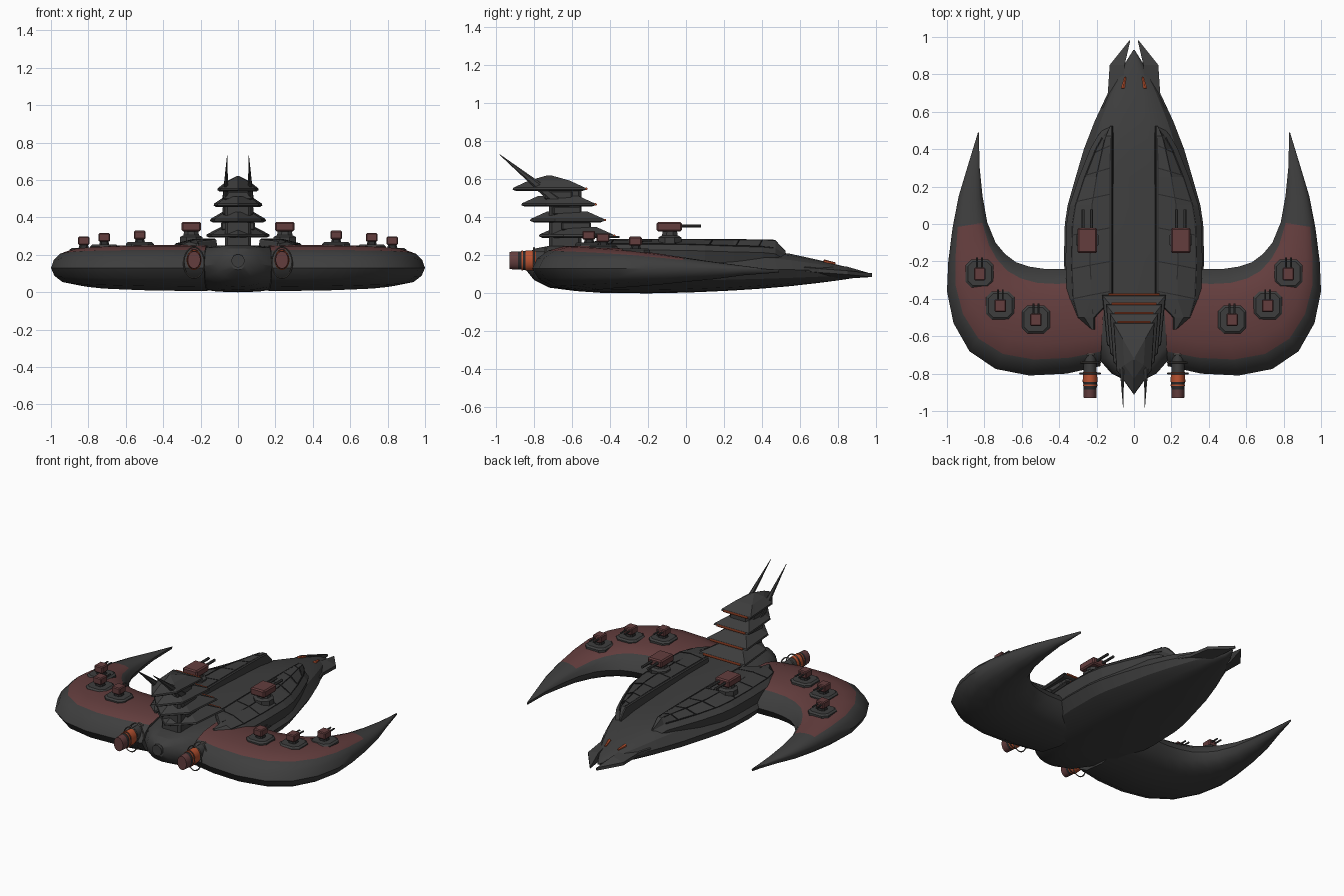
import bpy, bmesh, math
from mathutils import Vector

if "Cube" in bpy.data.objects:
    bpy.data.objects.remove(bpy.data.objects["Cube"])


def material(name, rgb):
    m = bpy.data.materials.new(name)
    m.diffuse_color = (*rgb, 1)
    m.use_nodes = True
    m.node_tree.nodes["Principled BSDF"].inputs["Base Color"].default_value = m.diffuse_color
    return m


GREY = material("hull grey", (0.048, 0.048, 0.048))
RED = material("armour red", (0.125, 0.047, 0.047))
ORANGE = material("glow orange", (0.48, 0.085, 0.03))
DARK = material("dark trim", (0.022, 0.022, 0.023))
STEEL = material("ring steel", (0.12, 0.11, 0.10))


def finish(name, bm, mats, mirror=False, smooth=None):
    bmesh.ops.recalc_face_normals(bm, faces=bm.faces)
    me = bpy.data.meshes.new(name)
    bm.to_mesh(me)
    bm.free()
    ob = bpy.data.objects.new(name, me)
    bpy.context.collection.objects.link(ob)
    for m in mats:
        me.materials.append(m)
    if smooth:
        bpy.context.view_layer.objects.active = ob
        ob.select_set(True)
        bpy.ops.object.shade_smooth_by_angle(angle=math.radians(smooth))
        ob.select_set(False)
    if mirror:
        ob.modifiers.new("mirror", 'MIRROR')
    return ob


def loft(name, rings, mats, mirror=False, smooth=None, rule=None):
    """Skin closed rings of equal length; rule(station, segment) gives the material index."""
    bm = bmesh.new()
    vs = [[bm.verts.new(p) for p in r] for r in rings]
    n = len(rings[0])
    for i in range(len(rings) - 1):
        for j in range(n):
            k = (j + 1) % n
            f = bm.faces.new((vs[i][j], vs[i][k], vs[i + 1][k], vs[i + 1][j]))
            if rule:
                f.material_index = rule(i, j)
    bm.faces.new(vs[0])
    bm.faces.new(vs[-1])
    return finish(name, bm, mats, mirror, smooth)


def box(name, x, y, z, mat, bevel=0.0, mirror=True):
    bm = bmesh.new()
    bmesh.ops.create_cube(bm, size=1)
    for v in bm.verts:
        v.co = [r[0] + (c + 0.5) * (r[1] - r[0]) for c, r in zip(v.co, (x, y, z))]
    if bevel:
        bmesh.ops.bevel(bm, geom=bm.edges[:], offset=bevel, segments=1, affect='EDGES')
    return finish(name, bm, [mat], mirror)


def bar(name, p, q, r1, mat, r2=None, sides=8, mirror=True, smooth=None, squash=1.0):
    """Round bar or cone between two points; squash scales its second cross axis."""
    p, q = Vector(p), Vector(q)
    d = (q - p).normalized()
    u = d.cross((0, 0, 1))
    u = u.normalized() if u.length > 0.01 else Vector((1, 0, 0))
    v = d.cross(u) * squash
    r2 = r1 if r2 is None else r2
    ang = [(k + 0.5) * math.tau / sides for k in range(sides)]
    rings = [[c + r * (u * math.cos(a) + v * math.sin(a)) for a in ang] for c, r in ((p, r1), (q, r2))]
    return loft(name, rings, [mat], mirror, smooth)


# Crescent wings: inner edge, outer edge, top and bottom height from tip to root
WING = [(.83, .49, .834, .49, .12, .11), (.825, .3, .892, .3, .145, .095), (.81, .15, .937, .15, .165, .075),
        (.785, .01, .97, -.02, .188, .06), (.74, -.1, .993, -.2, .21, .045), (.69, -.16, 1.0, -.36, .226, .036),
        (.63, -.205, .965, -.53, .238, .028), (.56, -.228, .88, -.68, .246, .02),
        (.48, -.24, .74, -.775, .25, .015), (.40, -.24, .56, -.81, .253, .01),
        (.3, -.24, .36, -.8, .253, .008), (.15, -.24, .18, -.76, .25, .006)]
TOP = [(0, 0), (.06, .45), (.14, .74), (.3, .94), (.5, 1), (.7, .96), (.85, .78), (.95, .45), (1, 0)]
BOT = [(.94, .45), (.8, .8), (.5, 1), (.2, .8), (.06, .45)]
rings = []
for ix, iy, ox, oy, zt, zb in WING:
    ze = min(.13, (zt + zb) / 2 + .01)
    at = lambda s, z: (ix + (ox - ix) * s, iy + (oy - iy) * s, z)
    rings.append([at(s, ze + (zt - ze) * h) for s, h in TOP] + [at(s, ze + (zb - ze) * h) for s, h in BOT])
loft("crescent_wing", rings, [GREY, RED], True, 40, lambda i, j: int(i >= 3 and 2 <= j <= 5))

# Main hull: y, half width, top, edge and bottom height
HULL = [(-.84, .04, .2, .165, .12), (-.8, .12, .235, .15, .07), (-.72, .19, .25, .14, .03),
        (-.58, .29, .25, .13, .012), (-.45, .355, .25, .13, .003), (-.2, .375, .25, .13, 0), (0, .37, .245, .13, .004),
        (.1, .355, .24, .13, .008), (.25, .312, .235, .13, .015), (.4, .268, .228, .128, .025),
        (.55, .21, .208, .125, .038), (.7, .14, .175, .12, .055), (.8, .085, .15, .115, .068),
        (.88, .035, .13, .11, .08), (.93, .004, .108, .105, .1)]
HALF = [(.3, 1), (.6, .9), (.85, .6), (1, 0), (.88, -.5), (.6, -.85), (.3, -.97)]
rings = []
for y, w, zt, ze, zb in HULL:
    z = lambda h: ze + h * (zt - ze if h > 0 else ze - zb)
    right = [(w * s, y, z(h)) for s, h in HALF]
    rings.append([(0, y, zt)] + right + [(0, y, zb)] + [(-x, b, c) for x, b, c in reversed(right)])
loft("main_hull", rings, [GREY], False, 30)
bar("stern_vent", (0, -.82, .168), (0, -.86, .168), .035, GREY, sides=16, mirror=False)

# Raised side decks: y, outer x, top height, lip height
DECK = [(-.565, .25, .262, .245), (-.5, .33, .272, .252), (-.4, .358, .283, .258), (-.2, .366, .285, .258),
        (0, .361, .285, .256), (.1, .345, .285, .253), (.25, .295, .285, .248), (.4, .235, .283, .245),
        (.47, .195, .28, .238), (.525, .15, .222, .205)]
rings = []
for y, xo, zt, zl in DECK:
    xi = .105 if y > -.45 else .2
    rings.append([(xi, y, .17), (xi + .01, y, zt - .006), (xi + .016, y, zt), ((xi + xo) / 2, y, zt - .002),
                  (xo - .03, y, zl), (xo, y, zl - .03), (xo - .015, y, .14)])
loft("side_deck", rings, [GREY], True)


def deck_point(y, u):
    for a, b in zip(DECK, DECK[1:]):
        if a[0] <= y <= b[0]:
            t = (y - a[0]) / (b[0] - a[0])
            xo, zt, zl = [a[k] + t * (b[k] - a[k]) for k in (1, 2, 3)]
            xm = (.105 + xo) / 2
            if u < .5:
                return (.125 + (xm - .125) * u * 2, y, zt - .001)
            return (xm + (xo - .03 - xm) * (u - .5) * 2, y, zt - .002 + (zl - zt + .002) * (u - .5) * 2)


# Dark panel seams on the decks
for y in (.42, .3, .16, -.02, -.2, -.36):
    a, b, c = deck_point(y, 0), deck_point(y - .02, .5), deck_point(y - .04, 1)
    bar("deck_cross_seam", a, b, .004, DARK, sides=4)
    bar("deck_cross_seam", b, c, .004, DARK, sides=4)
for u, ys in ((.02, [.46, .2, -.2, -.4]), (.5, [.45, .25, .1, -.2, -.48]), (.98, [.46, .4, .25, .1, 0, -.2, -.4, -.5])):
    for y0, y1 in zip(ys, ys[1:]):
        bar("deck_long_seam", deck_point(y0, u), deck_point(y1, u), .004, DARK, sides=4)

# Nose claws and eyes
claw = [(.62, .07, .175, .09, .165), (.7, .06, .14, .08, .16), (.85, .05, .13, .078, .14), (.98, .02, .026, .09, .102)]
loft("nose_claw", [[(a, y, c), (b, y, (c + d) / 2 - .01), (b, y, (c + d) / 2 + .01), (a, y, d)]
                   for y, a, b, c, d in claw], [GREY], True)
bar("nose_eye", (.06, .725, .168), (.047, .785, .157), .011, ORANGE, .006, sides=6)

# Pagoda tower: shaft, four roofs with glowing front bars
box("tower_shaft", (-.07, .07), (-.72, -.55), (.2, .57), GREY, .015, False)
for k in range(4):
    z, w, yf, yr = .3 + .082 * k, .17 - .02 * k, -.38 - .049 * k, -.775 - .046 * k
    out = [(w, yf), (.97 * w, yf - .05), (.85 * w, yr + .13), (0, yr), (-.85 * w, yr + .13), (-.97 * w, yf - .05), (-w, yf)]
    yc = (yf + yr) / 2
    ring = lambda s, h: [(x * s, yc + (y - yc) * s, z + h) for x, y in out]
    loft("tower_roof", [ring(.9, -.008), ring(1, 0), ring(.98, .01), ring(.55, .048), ring(.05, .075 if k == 3 else .05)],
         [GREY])
    bar("roof_light", (-.8 * w, yf + .002, z + .004), (.8 * w, yf + .002, z + .004), .007, ORANGE, mirror=False)
    if k < 3:
        box("tower_gallery", (-.09 + .006 * k, .09 - .006 * k), (yr + .12, yf - .12), (z + .03, z + .078), GREY, .008, False)

# Swept-back spikes
bar("tower_spike", (.068, -.66, .47), (.058, -.98, .73), .02, GREY, .001, sides=6, squash=1.6)

# Engines with bands and steel rings
for name, y0, y1, r0, r1, mat in (
        ("engine_nozzle", -.93, -.885, .034, .036, RED), ("engine_rear", -.885, -.845, .036, .037, DARK),
        ("engine_band", -.845, -.79, .04, .038, ORANGE), ("engine_body", -.79, -.68, .036, .034, GREY),
        ("engine_stripe", -.865, -.857, .039, .039, ORANGE), ("engine_intake", -.68, -.61, .03, .022, DARK)):
    bar(name, (.235, y0, .173), (.235, y1, .173), r0, mat, r1, 20, smooth=30, squash=1.35)
for y in (-.8, -.74):
    ring = [[(.235 + (.055 + c * .004) * math.cos(a), y + s * .005, .158 + (.083 + c * .004) * math.sin(a))
             for c, s in ((1, 0), (0, 1), (-1, 0), (0, -1))] for a in [k * math.tau / 28 for k in range(29)]]
    loft("engine_ring", ring, [STEEL], True, 40)
for y in (-.7, -.66, -.62):
    bar("engine_intake_rib", (.235, y, .2), (.235, y + .008, .2), .03, STEEL, sides=12)


def turret(x, y, z, s, base_w):
    """Twin-barrel turret on a stepped octagonal base."""
    octo = lambda r, h: [(x + r * a, y + r * b, z + h) for a, b in
                         ((1, .6), (.6, 1), (-.6, 1), (-1, .6), (-1, -.6), (-.6, -1), (.6, -1), (1, -.6))]
    loft("turret_base", [octo(base_w, -.03), octo(base_w, .006 * s), octo(base_w * .85, .016 * s)], [GREY], True)
    loft("turret_neck", [octo(.03 * s, .01 * s), octo(.022 * s, .04 * s)], [DARK], True)
    box("turret_head", (x - .032 * s, x + .032 * s), (y - .038 * s, y + .034 * s), (z + .032 * s, z + .08 * s),
        RED, .006 * s)
    for dx in (-.014, .014):
        bar("turret_barrel", (x + dx * s, y + .03 * s, z + .06 * s), (x + dx * s, y + .09 * s, z + .06 * s),
            .006 * s, GREY)


for x, y, z in ((.825, -.265, .222), (.715, -.435, .24), (.525, -.51, .253)):
    turret(x, y, z, .95, .075)

# Main battery on the decks
bm_ring = lambda r, h: [(.25 + r * math.cos(a), -.085 + r * math.sin(a), h) for a in [(k + .5) * math.tau / 8 for k in range(8)]]
loft("main_turret_base", [bm_ring(.065, .255), bm_ring(.065, .295), bm_ring(.045, .305), bm_ring(.04, .33)], [GREY], True)
box("main_turret_head", (.197, .303), (-.155, -.022), (.326, .375), RED, .008)
for dx in (-.022, .022):
    bar("main_turret_barrel", (.25 + dx, -.03, .354), (.25 + dx, .078, .354), .009, GREY)
